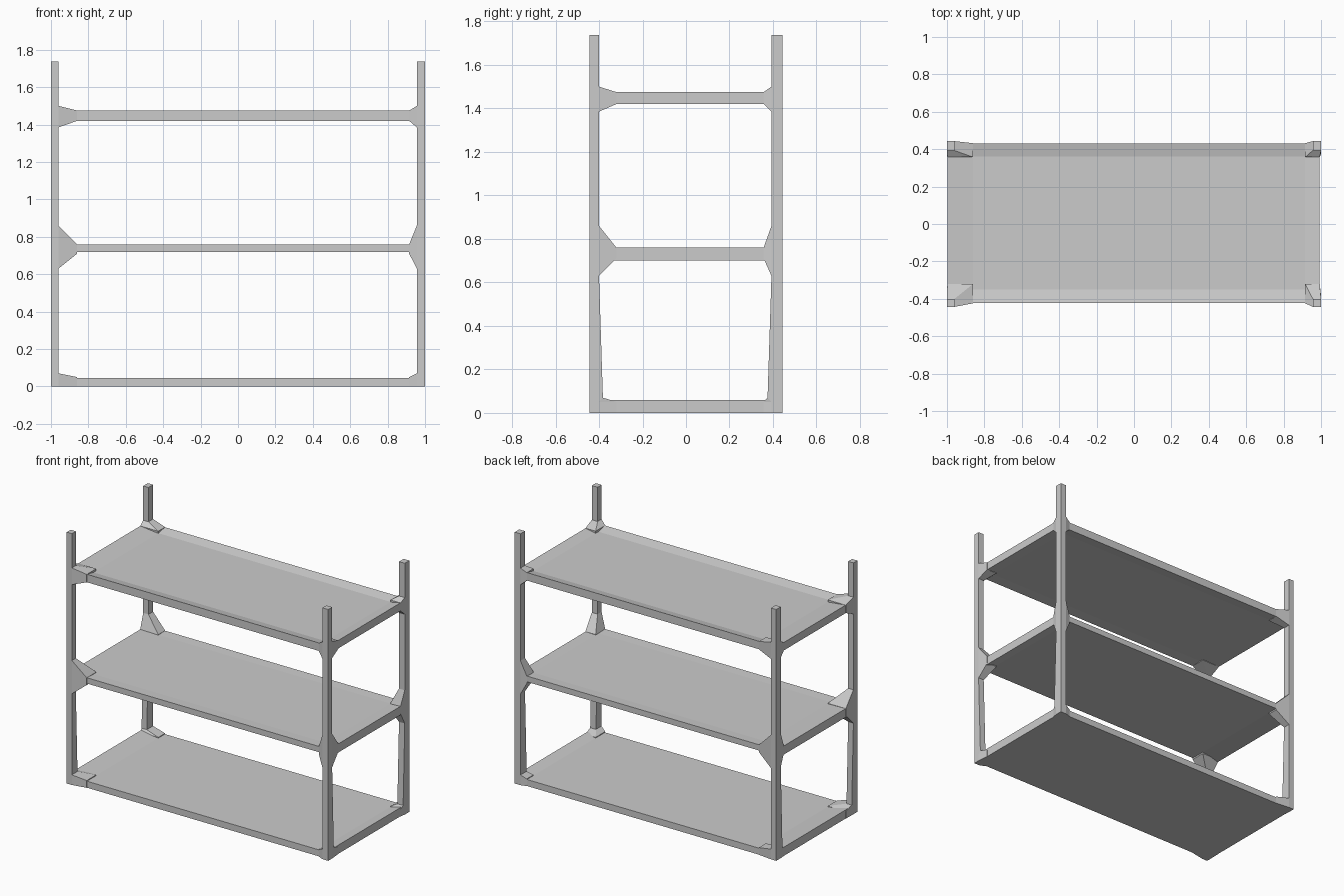
import bpy, bmesh

if "Cube" in bpy.data.objects:
    bpy.data.objects.remove(bpy.data.objects["Cube"])


def make_object(name, verts, faces):
    mesh = bpy.data.meshes.new(name)
    mesh.from_pydata(verts, [], faces)
    bm = bmesh.new()
    bm.from_mesh(mesh)
    bmesh.ops.recalc_face_normals(bm, faces=bm.faces)
    bm.to_mesh(mesh)
    bm.free()
    obj = bpy.data.objects.new(name, mesh)
    bpy.context.collection.objects.link(obj)
    return obj


# Shelf boards: a slab whose perimeter band slopes into a flat centre
XS = [-0.997, -0.86, 0.915, 0.992]
YS = [-0.422, -0.35, 0.36, 0.43]


def shelf(name, end_lo, end_hi, mid_lo, mid_hi, rim_lo, rim_hi):
    verts, faces = [], []
    for end, mid, rim in ((end_lo, mid_lo, rim_lo), (end_hi, mid_hi, rim_hi)):
        for j, y in enumerate(YS):
            for i, x in enumerate(XS):
                z = end if i in (0, 3) else rim if j in (0, 3) else mid
                verts.append((x, y, z))
    for k in (0, 16):
        for j in range(3):
            for i in range(3):
                a = k + j * 4 + i
                faces.append((a, a + 1, a + 5, a + 4))
    for i in range(3):
        for a, b in ((i, i + 1), (12 + i, 13 + i),
                     (i * 4, i * 4 + 4), (i * 4 + 3, i * 4 + 7)):
            faces.append((a, b, b + 16, a + 16))
    return make_object(name, verts, faces)


shelf("bottom_shelf", 0.0, 0.06, 0.0, 0.045, 0.0, 0.045)
shelf("middle_shelf", 0.70, 0.76, 0.72, 0.757, 0.72, 0.76)
shelf("top_shelf", 1.42, 1.475, 1.425, 1.46, 1.42, 1.475)

# Corner posts: one loft each, flaring into a bracket at every shelf
# (height, flared into bracket?, inward lean of the inner y face)
LEVELS = [(0.0, True, 0), (0.05, True, 0), (0.07, False, 0.018),
          (0.63, False, 0), (0.71, True, 0), (0.76, True, 0),
          (0.86, False, 0), (1.385, False, 0), (1.42, True, 0),
          (1.475, True, 0), (1.50, False, 0), (1.737, False, 0)]


def post(name, outer, inner, reach, edge):
    ox, oy = outer
    ix, iy = inner
    gx, gy = reach
    ex, ey = edge
    verts, faces = [], []
    for z, flared, lean in LEVELS:
        if flared:
            ring = [(ox, oy), (ix, oy), (gx, ey), (gx, gy), (ex, gy), (ox, iy)]
        else:
            y = iy - lean if iy > 0 else iy + lean
            ring = [(ox, oy), (ix, oy), (ix, oy), (ix, y), (ox, y), (ox, y)]
        verts += [(x, y, z) for x, y in ring]
    n = len(ring)
    for r in range(len(LEVELS) - 1):
        for k in range(n):
            a, b = r * n + k, r * n + (k + 1) % n
            faces.append((a, b, b + n, a + n))
    faces.append(tuple(range(n)))
    faces.append(tuple(range(len(verts) - n, len(verts))))
    obj = make_object(name, verts, faces)
    # merge the doubled corners of the plain rings
    bm = bmesh.new()
    bm.from_mesh(obj.data)
    bmesh.ops.remove_doubles(bm, verts=bm.verts, dist=0.0005)
    bmesh.ops.recalc_face_normals(bm, faces=bm.faces)
    bm.to_mesh(obj.data)
    bm.free()


# Per side: outer face, inner face, bracket reach, shelf edge
SIDES_X = {"left": (-1.0, -0.96, -0.86, -0.998), "right": (1.0, 0.956, 0.915, 0.993)}
SIDES_Y = {"front": (-0.443, -0.40, -0.32, -0.424), "back": (0.443, 0.393, 0.357, 0.432)}
for side_y, py in SIDES_Y.items():
    for side_x, px in SIDES_X.items():
        post(f"{side_y}_{side_x}_post", *zip(px, py))
